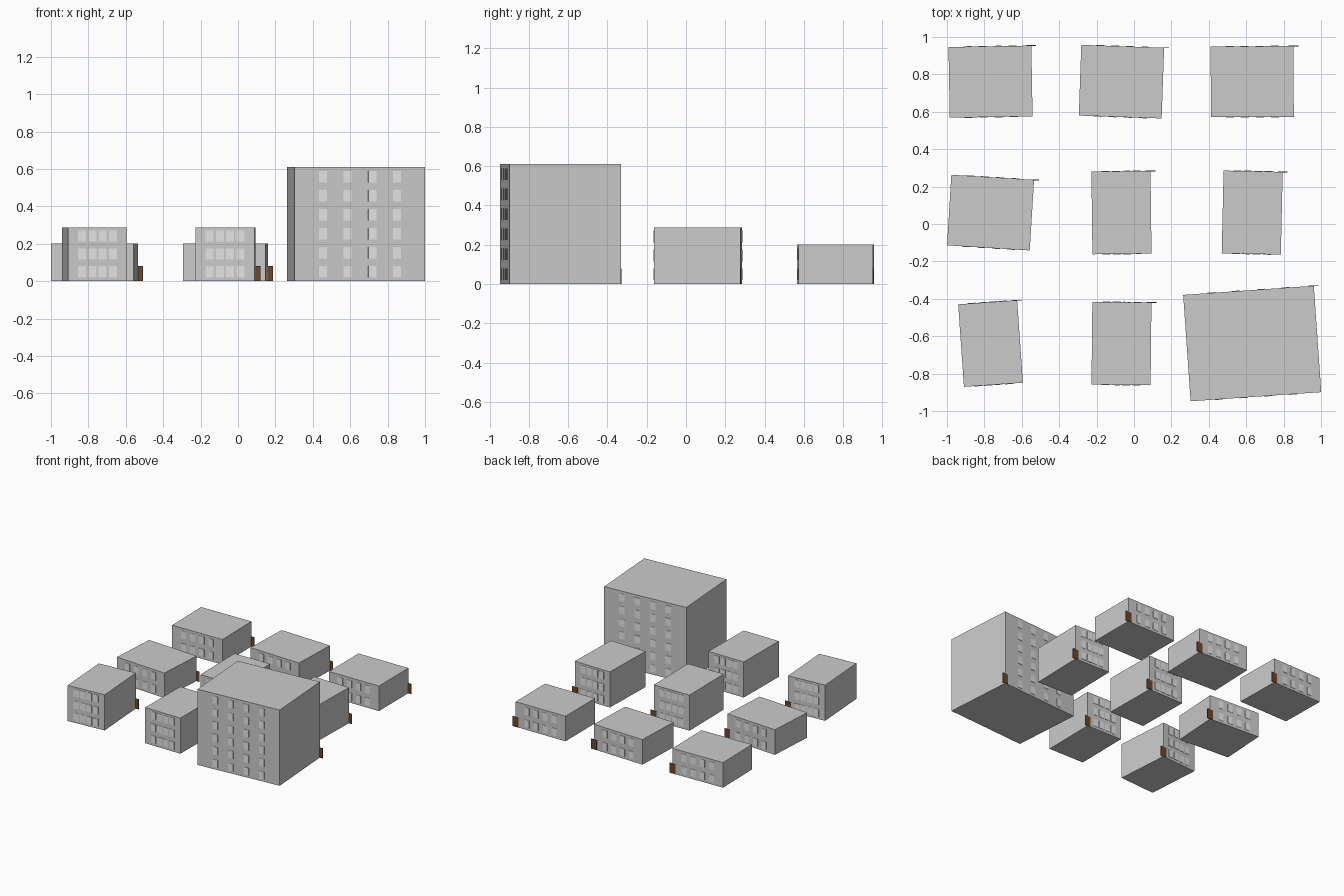
import bpy, bmesh
from math import radians
from mathutils import Matrix, Vector

if "Cube" in bpy.data.objects:
    bpy.data.objects.remove(bpy.data.objects["Cube"])


def material(name, rgb):
    m = bpy.data.materials.new(name)
    m.diffuse_color = (*rgb, 1)
    m.use_nodes = True
    m.node_tree.nodes["Principled BSDF"].inputs["Base Color"].default_value = m.diffuse_color
    return m


WALL = material("concrete grey", (0.60, 0.60, 0.60))
GLASS = material("pale window", (0.79, 0.79, 0.79))
DOOR = material("brown door", (0.15, 0.065, 0.022))


def boxes(name, items, mat, matrix):
    """One object made of boxes given as (centre, size)."""
    bm = bmesh.new()
    for centre, size in items:
        bmesh.ops.create_cube(bm, size=1, matrix=Matrix.Translation(centre) @ Matrix.Diagonal((*size, 1)))
    mesh = bpy.data.meshes.new(name)
    bm.to_mesh(mesh)
    bm.free()
    mesh.materials.append(mat)
    ob = bpy.data.objects.new(name, mesh)
    ob.matrix_world = matrix
    bpy.context.collection.objects.link(ob)


def building(name, x, y, angle, kind):
    w, d, h, floors = kind
    place = Matrix.Translation((x, y, 0)) @ Matrix.Rotation(radians(angle), 4, 'Z')
    # plain block
    boxes(name + "_walls", [((0, 0, h / 2), (w, d, h))], WALL, place)
    # four thin windows per floor, on the front and back
    pitch = 0.2 * (w - 0.04)
    panes = [(((c - 1.5) * pitch, side * d / 2, 0.05 + f * h / floors), (0.043, 0.005, 0.06))
             for side in (-1, 1) for f in range(floors) for c in range(4)]
    boxes(name + "_windows", panes, GLASS, place)
    # door plate centred on the back right corner, square to the street
    corner = place @ Vector((w / 2, d / 2, 0))
    boxes(name + "_door", [((0, 0, 0.04), (0.052, 0.005, 0.08))], DOOR, Matrix.Translation(corner))


# width, depth, height, floors
LOW = (0.443, 0.378, 0.202, 2)
MID = (0.316, 0.442, 0.287, 3)
TALL = (0.70, 0.57, 0.61, 6)

COLS, ROWS = (-0.767, -0.067, 0.632), (0.761, 0.061, -0.639)
PLAN = [
    [(LOW, 1.0), (LOW, -2.0), (LOW, 0.3)],
    [(LOW, -3.5), (MID, 0.7), (MID, -1.3)],
    [(MID, 4.0), (MID, -0.6), (TALL, 4.0)],
]
for r, row in enumerate(PLAN):
    for c, (kind, angle) in enumerate(row):
        building(f"building_{r + 1}_{c + 1}", COLS[c], ROWS[r], angle, kind)
